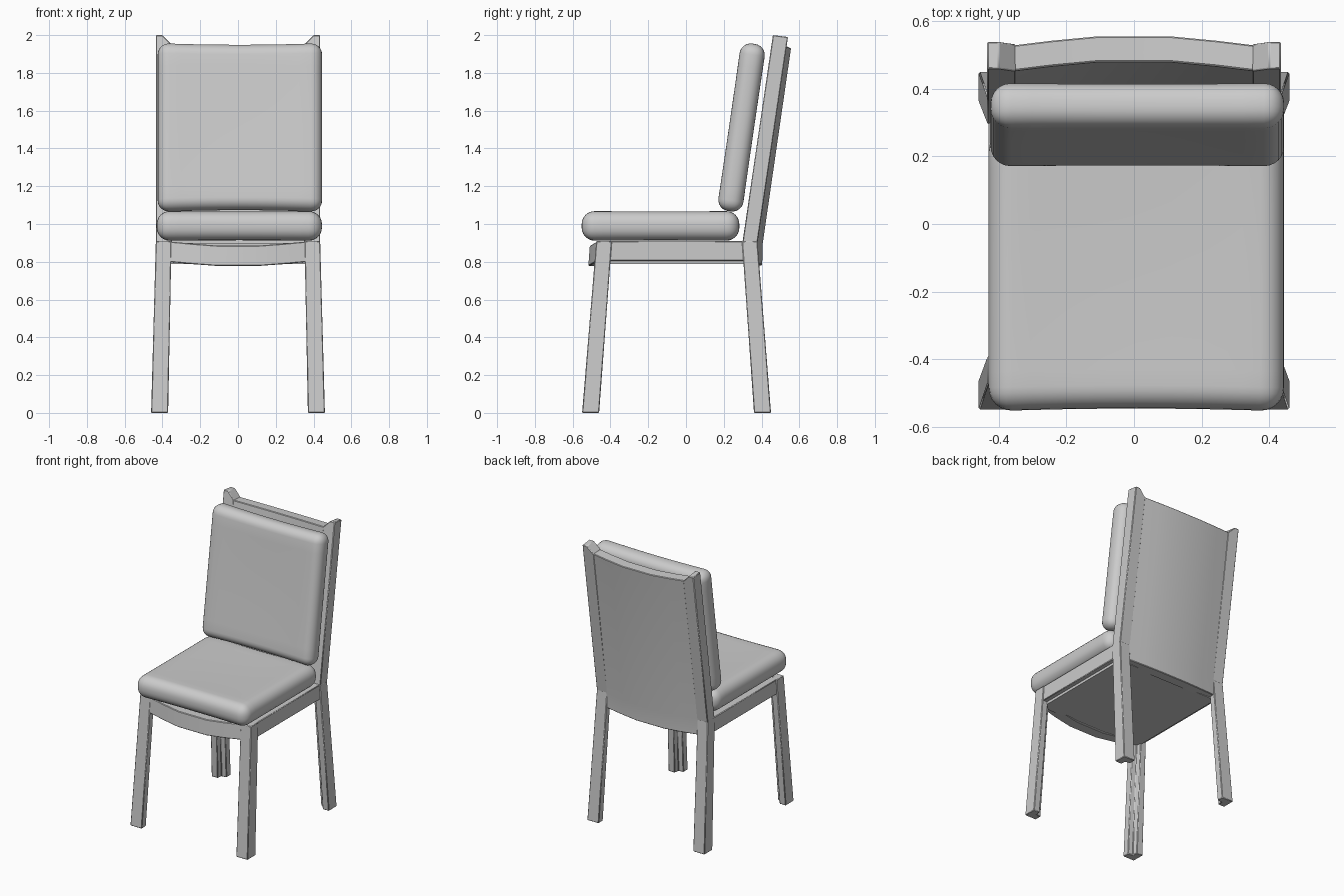
import bpy, bmesh, math
from mathutils import Vector, Matrix

if "Cube" in bpy.data.objects:
    bpy.data.objects.remove(bpy.data.objects["Cube"])


def finish(name, bm, angle=30, bevel=0.0, mirror=False):
    bmesh.ops.recalc_face_normals(bm, faces=bm.faces)
    me = bpy.data.meshes.new(name)
    bm.to_mesh(me)
    bm.free()
    ob = bpy.data.objects.new(name, me)
    bpy.context.collection.objects.link(ob)
    bpy.ops.object.select_all(action='DESELECT')
    ob.select_set(True)
    bpy.context.view_layer.objects.active = ob
    bpy.ops.object.shade_smooth_by_angle(angle=math.radians(angle))
    if bevel:
        m = ob.modifiers.new("soft_edges", 'BEVEL')
        m.width, m.segments = bevel, 1
    if mirror:
        m = ob.modifiers.new("mirror", 'MIRROR')
        m.use_axis[0] = True
    return ob


def loft(name, rings, **kw):
    """Skin a list of equal-length point rings and cap both ends."""
    bm = bmesh.new()
    vs = [[bm.verts.new(p) for p in r] for r in rings]
    n = len(vs[0])
    for a, b in zip(vs, vs[1:]):
        for i in range(n):
            j = (i + 1) % n
            bm.faces.new((a[i], a[j], b[j], b[i]))
    bm.faces.new(vs[0])
    bm.faces.new(vs[-1])
    return finish(name, bm, **kw)


def box(name, lo, hi, **kw):
    rings = [[(lo[0], lo[1], z), (hi[0], lo[1], z), (hi[0], hi[1], z), (lo[0], hi[1], z)]
             for z in (lo[2], hi[2])]
    return loft(name, rings, **kw)


def leg_ring(x, y, w, inward, z):
    """Square leg section with the inner corner notched away."""
    sec = [(0, 0), (1, 0), (1, .55), (.6, .6), (.55, 1), (0, 1)]
    return [(x - w * u, y + inward * w * v, z) for u, v in sec]


def bowed(name, section, push, half):
    """Board running along x whose middle is pushed outward."""
    bow = [(-1, 0), (-.66, .55), (-.3, 1), (.3, 1), (.66, .55), (1, 0)]
    rings = [[(t * half, y + b * push[0], z + b * push[1]) for y, z in section] for t, b in bow]
    return loft(name, rings, angle=35, bevel=0.004)


def cushion(name, size, radius, sag, loc, tilt):
    bm = bmesh.new()
    bmesh.ops.create_cube(bm, size=1, matrix=Matrix.Diagonal((*size, 1)))
    bmesh.ops.bevel(bm, geom=bm.edges[:], offset=radius, segments=6, profile=0.5, affect='EDGES')
    for axis in (0, 1):
        for i in range(-3, 4):
            co, no = Vector(), Vector()
            co[axis], no[axis] = i * size[axis] * 0.12, 1
            bmesh.ops.bisect_plane(bm, geom=bm.verts[:] + bm.edges[:] + bm.faces[:],
                                   plane_co=co, plane_no=no)
    # pull the middle of each side slightly inward
    for v in bm.verts:
        u, w = 2 * v.co.x / size[0], 2 * v.co.y / size[1]
        dip = max(0, 1 - u * u) * max(0, 1 - w * w * .9)
        v.co.z *= 1 - 2 * sag * dip / size[2]
        v.co.y *= 1 - .02 * max(0, 1 - u * u)
    bm.transform(Matrix.Translation(loc) @ Matrix.Rotation(tilt, 4, 'X'))
    return finish(name, bm, angle=60)


# Splayed legs
loft("front_legs", [leg_ring(.46, -.55, .09, 1, 0), leg_ring(.435, -.475, .083, 1, .91)],
     bevel=.004, mirror=True)
loft("back_legs", [leg_ring(.46, .45, .09, -1, 0), leg_ring(.435, .378, .082, -1, .91)],
     bevel=.004, mirror=True)

# Leaning back posts with a sloped inner top corner
SLOPE = .16 / 1.09
outline = [(.35, .90), (.435, .90), (.435, 2.0), (.4, 2.0), (.35, 1.95)]
front = [(x, .30 + (z - .91) * SLOPE, z) for x, z in outline]
back = [(x, y + .08, z - (.01 if z > 1 else 0)) for x, y, z in front]
loft("back_posts", [front, back], bevel=.004, mirror=True)

# Bowed back panel, continuing down behind the seat
bowed("back_panel", [(.30, .795), (.375, .795), (.378, .91), (.528, 1.945),
                     (.452, 1.95), (.30, .91)], (.028, -.014), .37)

# Seat frame
bowed("front_apron", [(-.48, .80), (-.472, .908), (-.40, .908), (-.40, .80)], (-.037, -.022), .37)
box("side_rails", (.36, -.42, .805), (.431, .32, .91), bevel=.004, mirror=True)
box("seat_base", (-.40, -.45, .787), (.40, .34, .90))

# Cushions
cushion("seat_cushion", (.875, .84, .158), .07, .008, (.007, -.135, .99), 0)
cushion("back_cushion", (.87, .90, .135), .06, .006, (.01, .294, 1.511), math.radians(81.7))
